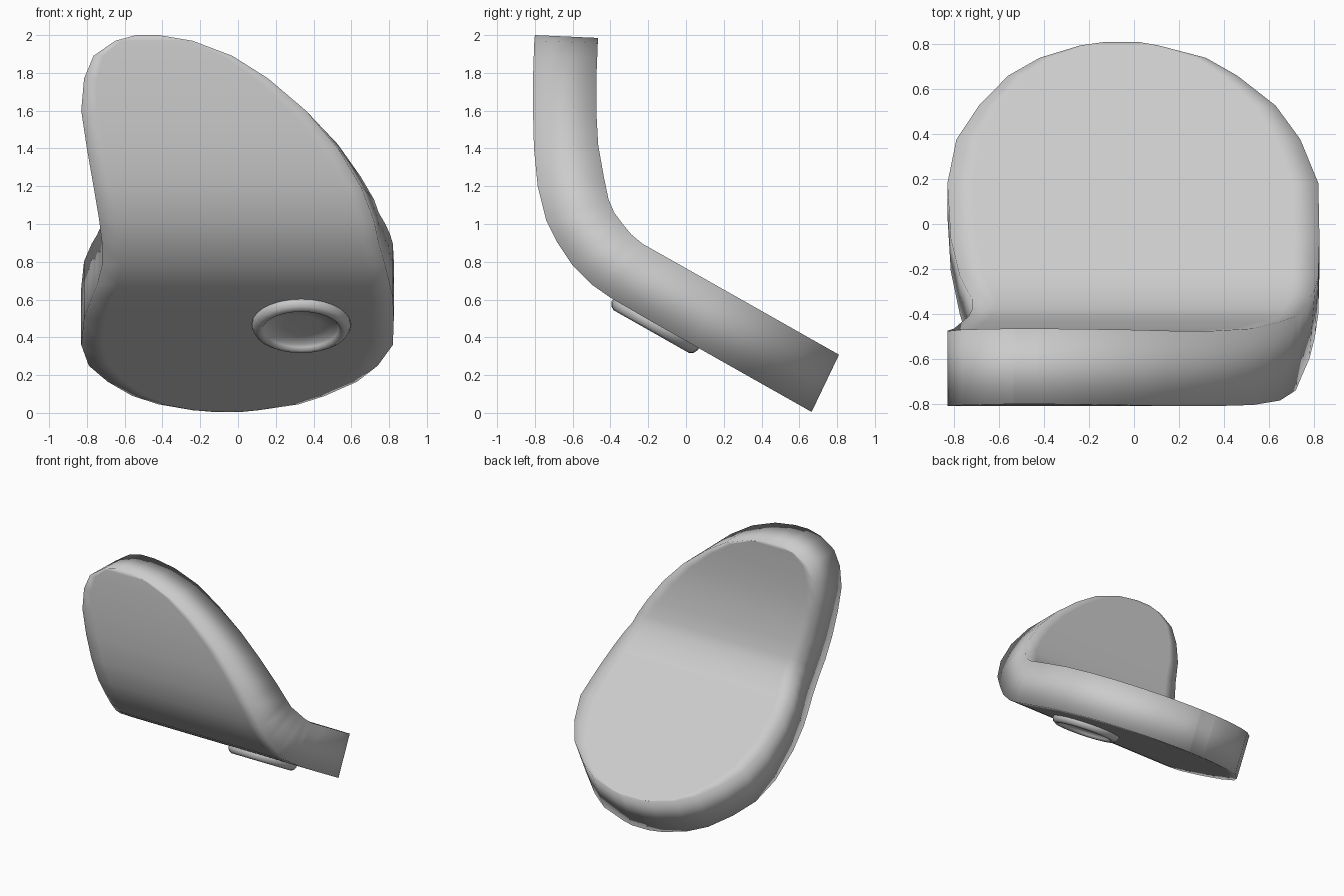
import bpy, bmesh
from math import pi, cos, sin
from mathutils import Vector, Matrix

if "Cube" in bpy.data.objects:
    bpy.data.objects.remove(bpy.data.objects["Cube"])


def make_object(name, bm):
    bmesh.ops.recalc_face_normals(bm, faces=bm.faces)
    for f in bm.faces:
        f.smooth = True
    mesh = bpy.data.meshes.new(name)
    bm.to_mesh(mesh)
    bm.free()
    ob = bpy.data.objects.new(name, mesh)
    bpy.context.collection.objects.link(ob)
    return ob


# Bent panel stations: outer y, z, inner y, z, left x, right x
stations = [
    (-.80, 2.0, -.465, 1.985, -.54, -.42),
    (-.803, 1.97, -.467, 1.957, -.65, -.24),
    (-.806, 1.89, -.47, 1.88, -.765, -.03),
    (-.81, 1.77, -.475, 1.76, -.815, .16),
    (-.81, 1.6, -.475, 1.6, -.83, .36),
    (-.805, 1.4, -.465, 1.42, -.80, .53),
    (-.785, 1.2, -.435, 1.25, -.765, .65),
    (-.74, 1.02, -.41, 1.13, -.735, .72),
    (-.68, .90, -.38, 1.06, -.72, .745),
    (-.60, .78, -.335, 1.0, -.72, .78),
    (-.50, .68, -.29, .945, -.745, .805),
    (-.40, .61, -.23, .895, -.775, .82),
]
# Straight lower part
for z, xl, xr in [(.5, -.815, .825), (.36, -.83, .82), (.25, -.79, .74), (.165, -.69, .63),
                  (.09, -.56, .46), (.045, -.42, .32), (.014, -.24, .11), (.005, -.13, .02)]:
    y = .665 - (z - .005) * 1.77
    stations.append((y, z, y + .145, z + .303, xl, xr))

bm = bmesh.new()
rings = []
for yo, zo, yi, zi, xl, xr in stations:
    xs = [xl + (xr - xl) * t for t in (0, .07, .5, .93, 1)]
    pts = [(x, yo, zo) for x in xs] + [(x, yi, zi) for x in reversed(xs)]
    rings.append([bm.verts.new(p) for p in pts])
n = len(rings[0])
for a, b in zip(rings, rings[1:]):
    for i in range(n):
        j = (i + 1) % n
        bm.faces.new((a[i], a[j], b[j], b[i]))
bm.faces.new(rings[0])
bm.faces.new(rings[-1])
make_object("bent_panel", bm)

# Round raised ring with a shallow dish on the underside
bm = bmesh.new()
profile = [(.262, -.03), (.262, .012), (.25, .035), (.23, .047), (.21, .045),
           (.198, .03), (.19, .015), (.10, .008)]
seg = 28
rings = [[bm.verts.new((r * cos(2 * pi * k / seg), r * sin(2 * pi * k / seg), h))
          for k in range(seg)] for r, h in profile]
for a, b in zip(rings, rings[1:]):
    for k in range(seg):
        j = (k + 1) % seg
        bm.faces.new((a[k], a[j], b[j], b[k]))
bm.faces.new(rings[-1])
bm.faces.new(rings[0])
normal = Vector((0, -.493, -.87)).normalized()
u = Vector((1, 0, 0))
v = normal.cross(u)
m = Matrix((u, v, normal)).transposed().to_4x4()
m.translation = Vector((.335, -.16, .471))
bmesh.ops.transform(bm, matrix=m, verts=bm.verts)
make_object("round_boss", bm)
